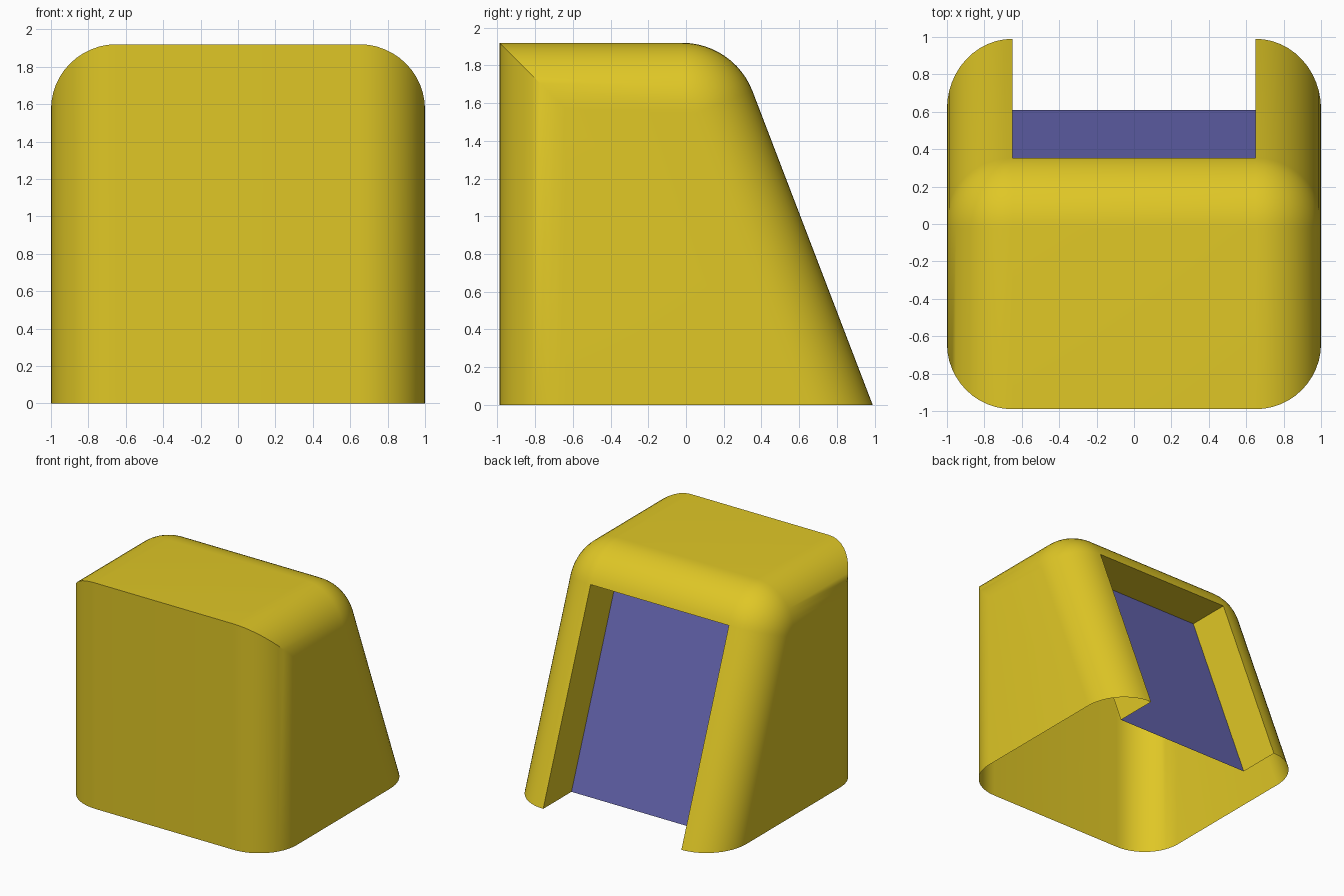
import bpy
import bmesh
from math import sin, cos, tan, pi, atan2, radians
from mathutils import Vector

cube = bpy.data.objects.get("Cube")
if cube:
    bpy.data.objects.remove(cube)

HALF, TOP, RADIUS = 1.0, 1.92, 0.35       # half width, height, edge rounding
FRONT, BACK = -0.99, 0.99                 # depth at the base
LEAN = atan2(0.383, 1.0)                  # back slope from vertical
BEND = 0.40                               # bend between top and slope
DEPTH = 0.38                              # recess depth
STEPS = 12
INNER = HALF - RADIUS


def make_material(name, colour):
    mat = bpy.data.materials.new(name)
    mat.use_nodes = True
    mat.diffuse_color = (*colour, 1)
    mat.node_tree.nodes["Principled BSDF"].inputs["Base Color"].default_value = (*colour, 1)
    return mat


def make_object(name, bm, mat):
    mesh = bpy.data.meshes.new(name)
    bm.to_mesh(mesh)
    bm.free()
    obj = bpy.data.objects.new(name, mesh)
    mesh.materials.append(mat)
    bpy.context.collection.objects.link(obj)
    return obj


yellow = make_material("yellow", (0.74, 0.57, 0.019))
violet = make_material("violet", (0.125, 0.125, 0.42))

# Side outline as stations: outer point (y, z) and inward direction
turn = pi / 2 - LEAN
tangent = BEND * tan(turn / 2)
bend_y = BACK - TOP * tan(LEAN) - tangent
stations = [((FRONT, 0), (1, 0)), ((FRONT, TOP), (1, -1))]
for i in range(STEPS + 1):
    a = turn * i / STEPS
    stations.append(((bend_y + BEND * sin(a), TOP - BEND + BEND * cos(a)),
                     (-sin(a), -cos(a))))
head = stations[-1][0]                    # upper edge of the recess
stations.append(((BACK, 0), (-1 / cos(LEAN), 0)))

# Cross-section across the width: x and depth below the outline
arc = [pi / 2 * i / STEPS for i in range(STEPS + 1)]
half = [(INNER + RADIUS * sin(a), RADIUS * (1 - cos(a))) for a in arc]
section = [(-x, d) for x, d in reversed(half)] + half

# Shell swept along the outline, open underneath
bm = bmesh.new()
rows = [[bm.verts.new((x, p[0] + d * v[0], p[1] + d * v[1])) for x, d in section]
        for p, v in stations]
for r, (low, high) in enumerate(zip(rows, rows[1:])):
    for c in range(len(section) - 1):
        if r == len(rows) - 2 and c == STEPS:
            continue                      # opening in the slope
        bm.faces.new((low[c], low[c + 1], high[c + 1], high[c]))
for c in (0, -1):
    bm.faces.new([row[c] for row in rows])  # flat side walls

# Recess cheeks and ceiling
back_shift = Vector((0, -DEPTH, 0))
rim = [rows[-1][STEPS], rows[-2][STEPS], rows[-2][STEPS + 1], rows[-1][STEPS + 1]]
deep = [bm.verts.new(v.co + back_shift) for v in rim]
corners = [v.co.copy() for v in deep]
for i in range(3):
    bm.faces.new((rim[i], rim[i + 1], deep[i + 1], deep[i]))
bmesh.ops.recalc_face_normals(bm, faces=bm.faces)
side = max(bm.faces, key=lambda f: f.calc_center_median().x)
if side.normal.x < 0:
    bmesh.ops.reverse_faces(bm, faces=bm.faces)
shell = make_object("shell", bm, yellow)

# Sloping panel at the bottom of the recess
bm = bmesh.new()
face = bm.faces.new([bm.verts.new(co) for co in corners])
face.normal_update()
if face.normal.y < 0:
    face.normal_flip()
make_object("recessed_panel", bm, violet)

# Smooth the rounded edges, keep the creases
bpy.ops.object.select_all(action='DESELECT')
shell.select_set(True)
bpy.context.view_layer.objects.active = shell
bpy.ops.object.shade_smooth_by_angle(angle=radians(30))
